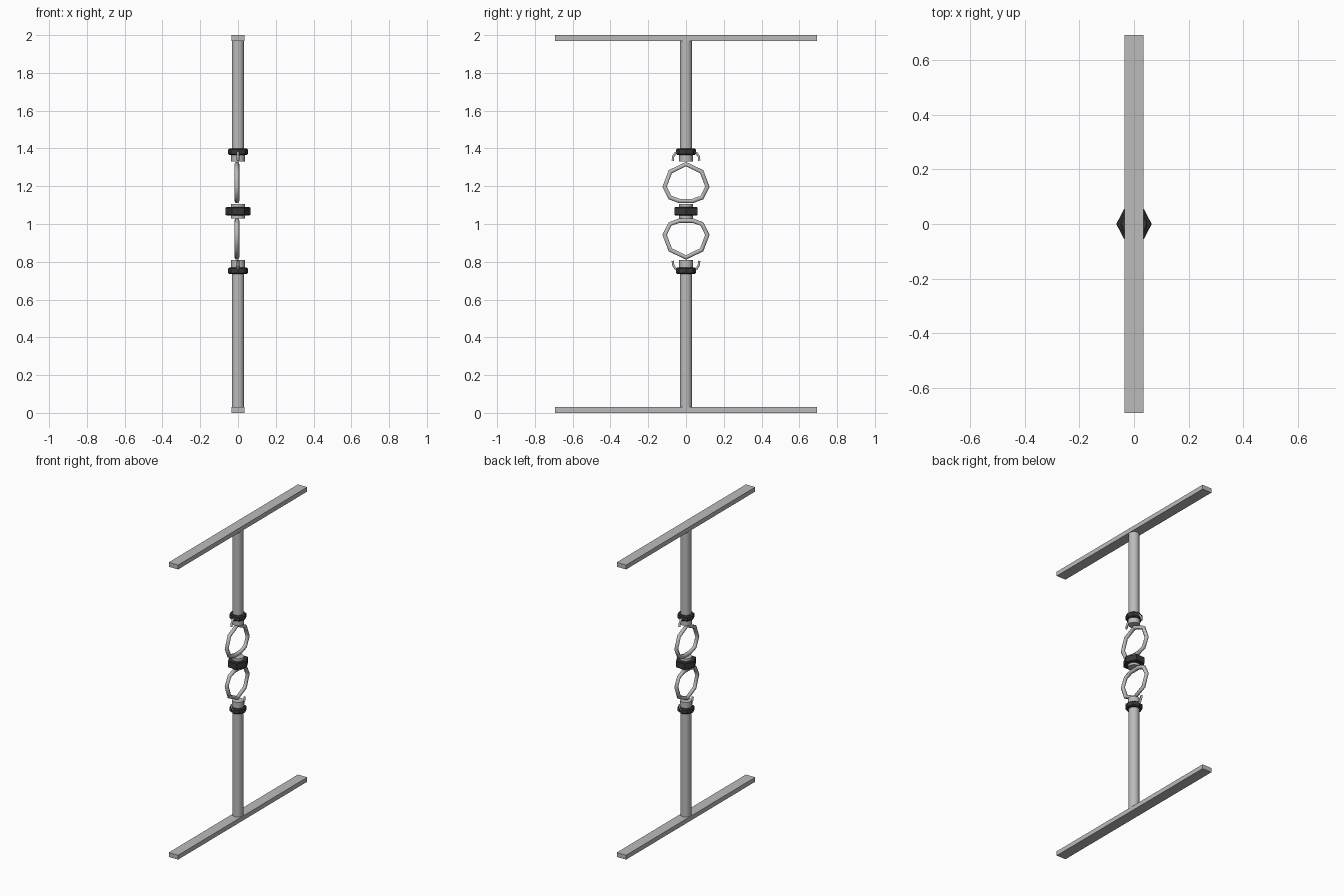
import bpy, math

if "Cube" in bpy.data.objects:
    bpy.data.objects.remove(bpy.data.objects["Cube"], do_unlink=True)


def material(name, value):
    m = bpy.data.materials.new(name)
    m.use_nodes = True
    colour = (value, value, value, 1)
    m.diffuse_color = colour
    m.node_tree.nodes["Principled BSDF"].inputs["Base Color"].default_value = colour
    return m


steel = material("light grey steel", 0.5)
rubber = material("dark grey rubber", 0.04)


def finish(name, mat, smooth=False):
    ob = bpy.context.object
    ob.name = name
    ob.data.materials.clear()
    ob.data.materials.append(mat)
    if smooth:
        bpy.ops.object.shade_smooth_by_angle(angle=math.radians(35))
    return ob


def bar(name, z0, z1):
    bpy.ops.mesh.primitive_cube_add(size=1, location=(0, 0, (z0 + z1) / 2))
    bpy.context.object.scale = (0.07, 1.385, z1 - z0)
    bpy.ops.object.transform_apply(location=False, rotation=False, scale=True)
    finish(name, steel)


def post(name, z0, z1, radius, mat, sides=24, bevel=0, depth_scale=1):
    bpy.ops.mesh.primitive_cylinder_add(
        vertices=sides, radius=radius, depth=z1 - z0,
        location=(0, 0, (z0 + z1) / 2), rotation=(0, 0, math.pi / 2))
    bpy.ops.object.transform_apply(location=False, rotation=True, scale=False)
    bpy.context.object.scale.y = depth_scale
    bpy.ops.object.transform_apply(location=False, rotation=False, scale=True)
    ob = finish(name, mat, sides > 12)
    if bevel:
        mod = ob.modifiers.new("edge", 'BEVEL')
        mod.width, mod.segments = bevel, 1
        mod.limit_method = 'ANGLE'
        mod.angle_limit = math.radians(70)


def tube(name, points, radius, mat, x=0, closed=False):
    curve = bpy.data.curves.new(name, 'CURVE')
    curve.dimensions = '3D'
    curve.bevel_depth, curve.bevel_resolution = radius, 1
    curve.use_fill_caps = True
    spline = curve.splines.new('POLY')
    spline.points.add(len(points) - 1)
    for p, (y, z) in zip(spline.points, points):
        p.co = (x, y, z, 1)
    spline.use_cyclic_u = closed
    ob = bpy.data.objects.new(name, curve)
    bpy.context.collection.objects.link(ob)
    bpy.ops.object.select_all(action='DESELECT')
    ob.select_set(True)
    bpy.context.view_layer.objects.active = ob
    bpy.ops.object.convert(target='MESH')
    finish(name, mat)


# Long crossbars at floor and top
bar("bottom_crossbar", 0, 0.03)
bar("top_crossbar", 1.97, 2)

# Poles and their end necks
post("lower_pole", 0.03, 0.75, 0.033, steel)
post("upper_pole", 1.38, 1.97, 0.033, steel)
post("lower_neck", 0.74, 0.81, 0.036, steel)
post("upper_neck", 1.33, 1.39, 0.036, steel)

# Dark collars and the central nut on its sleeve
post("lower_collar", 0.735, 0.77, 0.053, rubber, 8, 0.006)
post("upper_collar", 1.365, 1.40, 0.053, rubber, 8, 0.006)
post("centre_sleeve", 1.03, 1.107, 0.038, steel)
post("centre_nut", 1.045, 1.09, 0.065, rubber, 6, 0.004, 1.1)

# Rounded loops and small hooks, mirrored about the middle
middle = 1.07
half_loop = [(0.035, 0.052), (0.085, 0.07), (0.113, 0.128), (0.083, 0.207)]
loop = half_loop + [(0, 0.247)] + [(-y, z) for y, z in reversed(half_loop)]
hook = [(0.04, 0.313), (0.058, 0.304), (0.068, 0.286), (0.07, 0.265)]
for label, s in (("upper", 1), ("lower", -1)):
    tube(label + "_loop", [(y, middle + s * z) for y, z in loop],
         0.0135, steel, -0.006, True)
    for side, t in (("back", 1), ("front", -1)):
        tube(f"{label}_{side}_hook", [(t * y, middle + s * z) for y, z in hook],
             0.007, steel)
